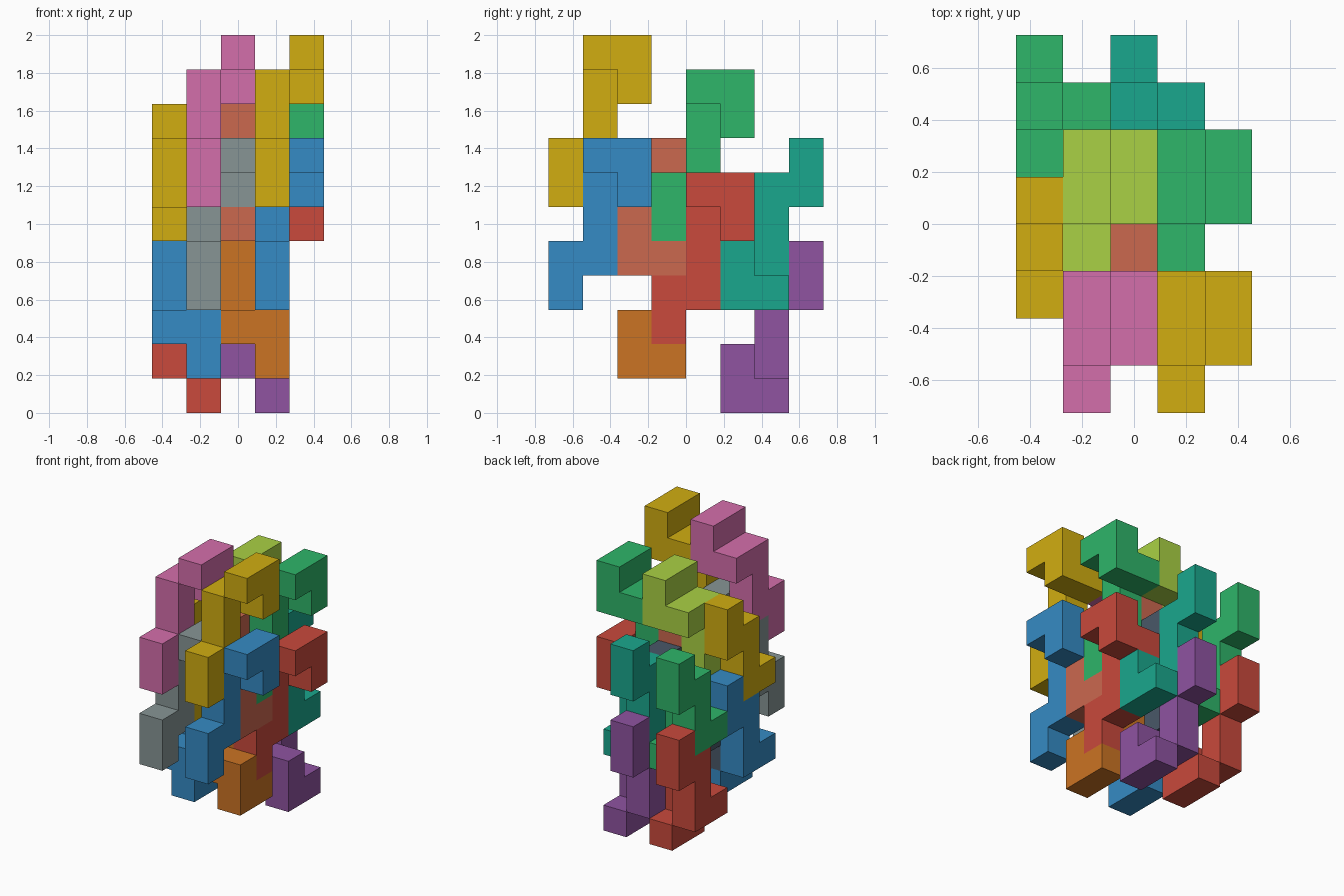
import bpy, bmesh
from mathutils import Vector

if "Cube" in bpy.data.objects:
    bpy.data.objects.remove(bpy.data.objects["Cube"])

U = 2 / 11                                   # edge of one cube
ORIGIN = Vector((-2.5 * U, -4 * U, 0))       # grid corner of the 5 x 8 x 11 block

# One nine-cube interlocking piece, listed as a walk through the grid
PIECE = [(0, 0, 0), (0, 0, 1), (0, 1, 1), (0, 1, 2), (0, 1, 3),
         (0, 2, 3), (1, 2, 3), (1, 2, 4), (1, 1, 4)]

COLORS = {
    "yellow": (208, 172, 24), "blue": (56, 138, 195), "green": (50, 180, 105),
    "red": (200, 75, 62), "teal": (32, 166, 140), "purple": (142, 84, 160),
    "orange": (202, 115, 40), "salmon": (202, 104, 80), "pink": (211, 110, 170),
    "gray": (134, 148, 148), "lime": (168, 208, 70), "slate": (75, 88, 104),
}


def material(name):
    mat = bpy.data.materials.get(name)
    if not mat:
        mat = bpy.data.materials.new(name)
        mat.diffuse_color = [(c / 255) ** 2.2 for c in COLORS[name]] + [1]
        mat.use_nodes = True
        mat.node_tree.nodes["Principled BSDF"].inputs["Base Color"].default_value = mat.diffuse_color
    return mat


def build_piece(name, start, flip, color):
    """Outer skin of one piece; flip turns it half round about the x axis."""
    s = -1 if flip else 1
    cells = {(start[0] + x, start[1] + s * y, start[2] + s * z) for x, y, z in PIECE}
    bm = bmesh.new()
    verts = {}

    def vert(p):
        if p not in verts:
            verts[p] = bm.verts.new(ORIGIN + Vector(p) * U)
        return verts[p]

    for cell in cells:
        for axis in range(3):
            for side in (0, 1):
                near = list(cell)
                near[axis] += 2 * side - 1
                if tuple(near) in cells:
                    continue
                b, c = (axis + 1) % 3, (axis + 2) % 3
                loop = []
                for db, dc in ((0, 0), (1, 0), (1, 1), (0, 1)):
                    p = list(cell)
                    p[axis] += side
                    p[b] += db
                    p[c] += dc
                    loop.append(vert(tuple(p)))
                bm.faces.new(loop if side else loop[::-1])

    mesh = bpy.data.meshes.new(name)
    bm.to_mesh(mesh)
    bm.free()
    mesh.materials.append(material(color))
    bpy.context.collection.objects.link(bpy.data.objects.new(name, mesh))


# Upright pieces: (y, z) start, colours for the right and left columns
UPRIGHT = [("front_upper", 0, 6, "yellow", "pink"), ("front_lower", 0, 3, "blue", "gray"),
           ("back_upper", 3, 5, "green", "lime"), ("back_lower", 3, 2, "red", "slate")]
# Half-turned pieces that interlock with them
TURNED = [("back_upper", 7, 7, "teal", "green"), ("back_lower", 7, 4, "purple", "red"),
          ("front_upper", 4, 8, "salmon", "yellow"), ("front_lower", 4, 5, "orange", "blue")]

for kind, rows, x_right, flip in (("upright", UPRIGHT, 3, False), ("turned", TURNED, 2, True)):
    for place, y, z, right, left in rows:
        build_piece(f"{place}_right_{kind}_piece", (x_right, y, z), flip, right)
        build_piece(f"{place}_left_{kind}_piece", (x_right - 2, y, z), flip, left)
